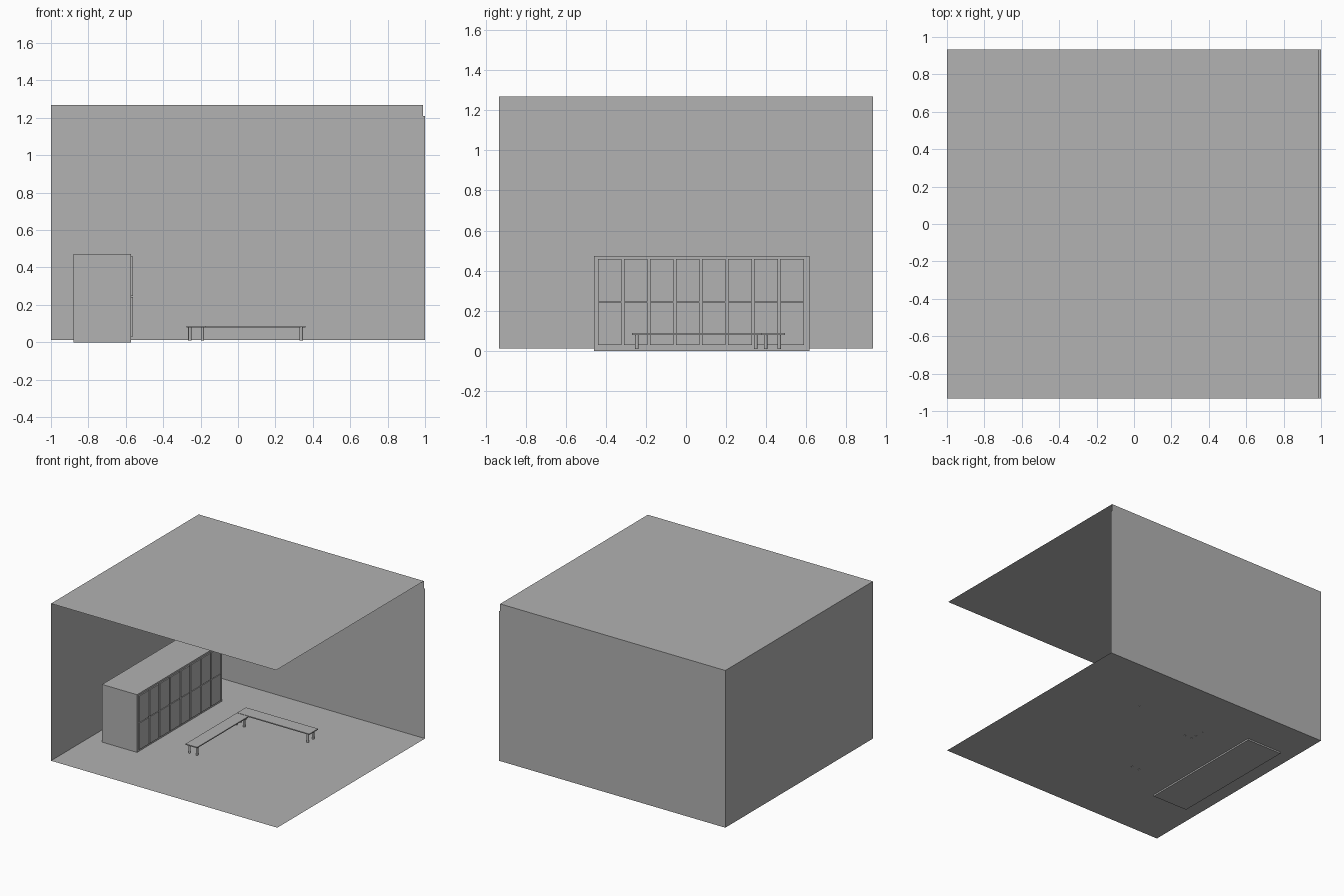
import bpy
import bmesh
from mathutils import Matrix, Vector

if "Cube" in bpy.data.objects:
    bpy.data.objects.remove(bpy.data.objects["Cube"], do_unlink=True)

# One plain colour for the whole room
GREY = (0.445, 0.445, 0.445, 1)
grey = bpy.data.materials.new("plain grey")
grey.use_nodes = True
grey.diffuse_color = GREY
grey.node_tree.nodes["Principled BSDF"].inputs["Base Color"].default_value = GREY


def finish(name, bm):
    mesh = bpy.data.meshes.new(name)
    bm.to_mesh(mesh)
    bm.free()
    mesh.materials.append(grey)
    obj = bpy.data.objects.new(name, mesh)
    bpy.context.collection.objects.link(obj)
    return obj


def sheet(name, corners):
    bm = bmesh.new()
    bm.faces.new([bm.verts.new(c) for c in corners])
    return finish(name, bm)


def add_box(bm, low, high):
    low, high = Vector(low), Vector(high)
    place = Matrix.Translation((low + high) / 2) @ Matrix.Diagonal((*(high - low), 1))
    bmesh.ops.create_cube(bm, size=1, matrix=place)


def box(name, low, high):
    bm = bmesh.new()
    add_box(bm, low, high)
    return finish(name, bm)


# Room shell: thin sheets, open at the front and on the left
FLOOR, CEILING, DEPTH, EDGE = 0.012, 1.268, 0.932, 0.99
sheet("floor", [(-1, -DEPTH, FLOOR), (1, -DEPTH, FLOOR),
                (1, DEPTH, FLOOR), (-1, DEPTH, FLOOR)])
sheet("ceiling", [(-1, -DEPTH, CEILING), (EDGE, -DEPTH, CEILING),
                  (EDGE, DEPTH, CEILING), (-1, DEPTH, CEILING)])
sheet("right_wall", [(-1, -DEPTH, FLOOR), (-1, DEPTH, FLOOR),
                     (-1, DEPTH, CEILING), (-1, -DEPTH, CEILING)])
sheet("back_wall", [(-1, DEPTH, FLOOR), (1, DEPTH, FLOOR), (1, DEPTH, 1.21),
                    (EDGE, DEPTH, 1.21), (EDGE, DEPTH, CEILING), (-1, DEPTH, CEILING)])

# Cabinet with two rows of doors
FRONT = -0.572
box("cabinet_body", (-0.88, -0.458, 0), (FRONT, 0.615, 0.473))
doors = bmesh.new()
for column in range(8):
    y = -0.44 + 0.13 * column
    for z in (0.03, 0.247):
        add_box(doors, (FRONT, y, z), (FRONT + 0.01, y + 0.118, z + 0.212))
finish("cabinet_doors", doors)


# Benches: thin seat on four round legs
def bench(name, x0, x1, y0, y1, leg_xs, leg_ys):
    box(name + "_seat", (x0, y0, 0.08), (x1, y1, 0.088))
    bm = bmesh.new()
    bottom, top = 0.01, 0.081
    for x in leg_xs:
        for y in leg_ys:
            bmesh.ops.create_cone(
                bm, cap_ends=True, segments=16, radius1=0.009, radius2=0.009,
                depth=top - bottom,
                matrix=Matrix.Translation((x, y, (top + bottom) / 2)))
    legs = finish(name + "_legs", bm)
    bpy.ops.object.select_all(action="DESELECT")
    legs.select_set(True)
    bpy.context.view_layer.objects.active = legs
    bpy.ops.object.shade_smooth_by_angle()


bench("side_bench", -0.275, -0.172, -0.27, 0.378, (-0.257, -0.19), (-0.245, 0.348))
bench("back_bench", -0.275, 0.362, 0.382, 0.493, (-0.257, 0.338), (0.397, 0.465))
